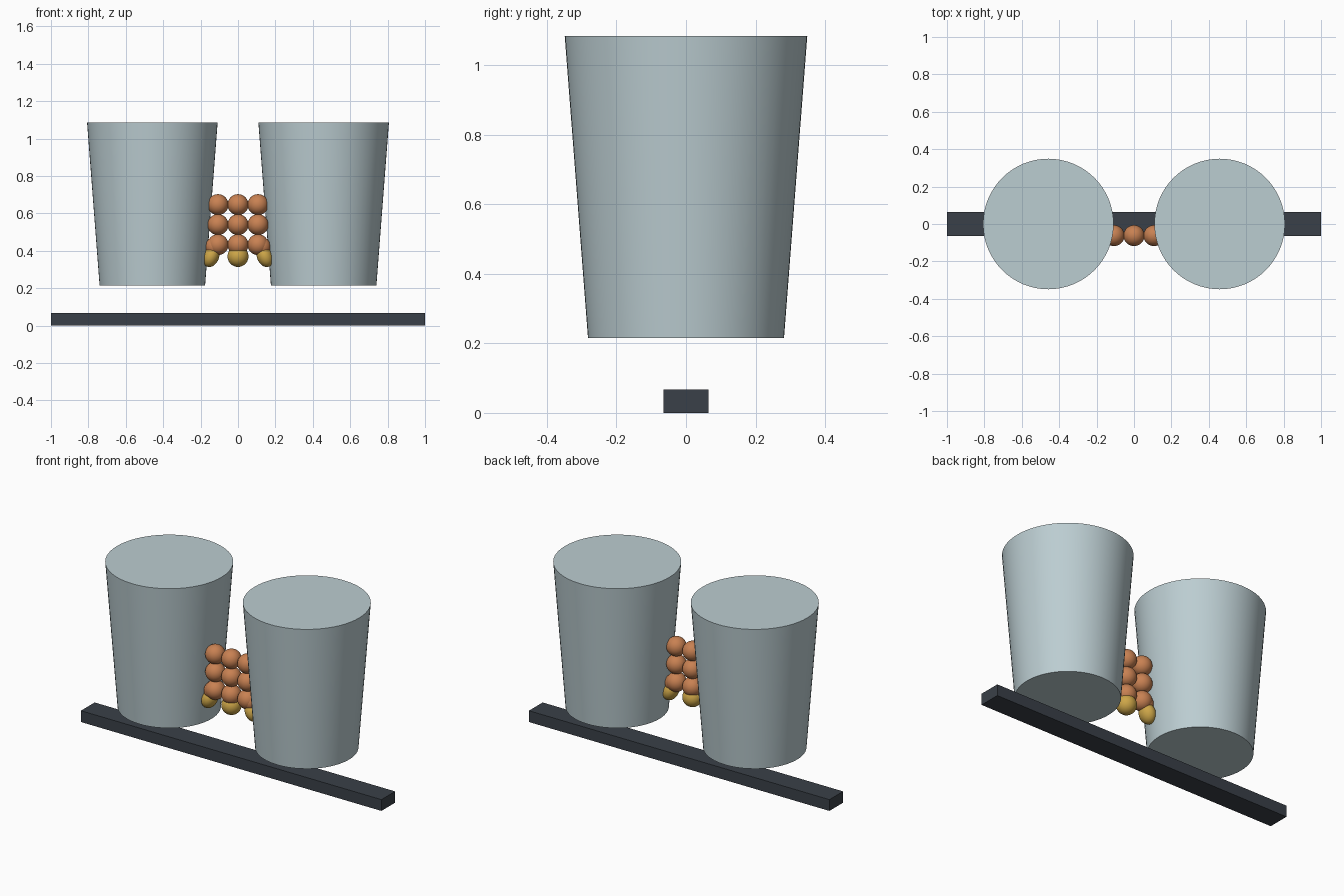
import bpy, math

if "Cube" in bpy.data.objects:
    bpy.data.objects.remove(bpy.data.objects["Cube"])


def material(name, colour):
    mat = bpy.data.materials.new(name)
    mat.use_nodes = True
    mat.diffuse_color = (*colour, 1)
    mat.node_tree.nodes["Principled BSDF"].inputs["Base Color"].default_value = (*colour, 1)
    return mat


pale = material("pale blue grey", (0.50, 0.61, 0.64))
slate = material("dark slate", (0.042, 0.051, 0.065))
copper = material("copper orange", (0.58, 0.22, 0.085))
gold = material("golden yellow", (0.61, 0.38, 0.065))


def finish(name, mat):
    obj = bpy.context.object
    obj.name = name
    obj.data.materials.append(mat)
    bpy.ops.object.shade_smooth_by_angle(angle=math.radians(35))
    return obj


def bead(name, mat, loc, radii, tilt=0):
    bpy.ops.mesh.primitive_uv_sphere_add(segments=32, ring_count=16, radius=1,
                                         location=loc, rotation=(0, tilt, 0))
    bpy.context.object.scale = radii
    return finish(name, mat)


# Base bar
bpy.ops.mesh.primitive_cube_add(size=1, location=(0, 0, 0.034))
bpy.context.object.scale = (2, 0.13, 0.068)
finish("base_bar", slate)

# Two tapered tubs
for side, name in ((1, "left"), (-1, "right")):
    bpy.ops.mesh.primitive_cone_add(vertices=64, radius1=0.282, radius2=0.349, depth=0.87,
                                    location=(side * 0.458, 0, 0.65))
    finish(name + "_tub", pale)

# Grid of round beads between the tubs
R, Y, STEP = 0.056, -0.062, 0.107
for row in range(3):
    for col in (-1, 0, 1):
        bead(f"bead_{row}_{col + 1}", copper, (col * STEP, Y, 0.433 + row * STEP), (R, R, R))

# Golden drops below, the outer ones splayed outward with a copper collar
bead("drop_middle", gold, (0, Y, 0.37), (R, R, R))
for side, name in ((1, "left"), (-1, "right")):
    bead("drop_" + name, gold, (side * 0.144, Y, 0.369), (0.042, 0.05, 0.058), side * -0.4)
    bead("collar_" + name, copper, (side * 0.128, Y, 0.425), (0.046, 0.046, 0.05), side * -0.4)
